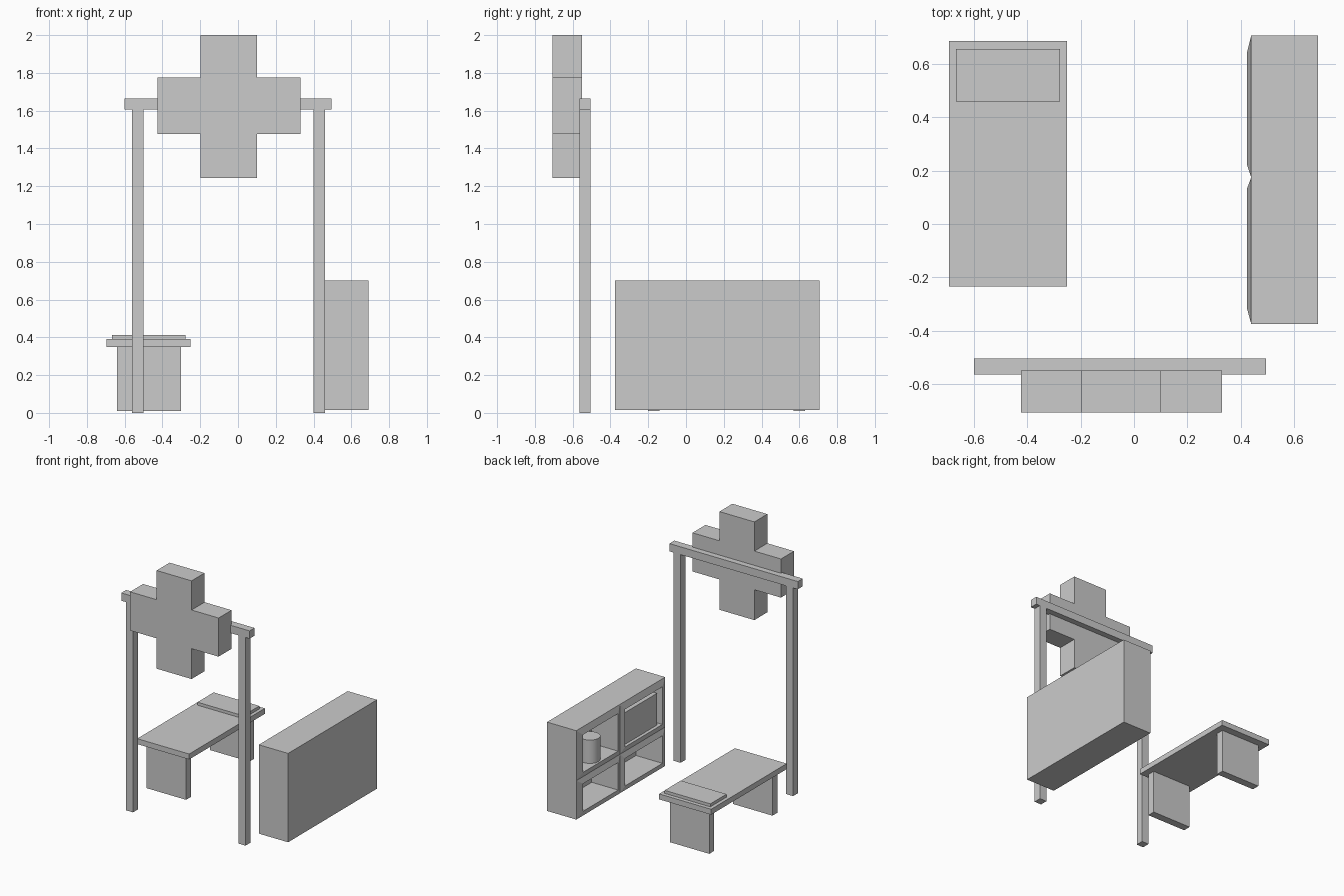
import bpy, bmesh

if "Cube" in bpy.data.objects:
    bpy.data.objects.remove(bpy.data.objects["Cube"])


def make_object(name, bm):
    bmesh.ops.remove_doubles(bm, verts=bm.verts, dist=0.0005)
    bmesh.ops.recalc_face_normals(bm, faces=bm.faces)
    mesh = bpy.data.meshes.new(name)
    bm.to_mesh(mesh)
    bm.free()
    obj = bpy.data.objects.new(name, mesh)
    bpy.context.collection.objects.link(obj)
    return obj


def box(name, x, y, z):
    bm = bmesh.new()
    bmesh.ops.create_cube(bm, size=1)
    for v in bm.verts:
        v.co = [(a + b) / 2 + c * (b - a) for (a, b), c in zip((x, y, z), v.co)]
    return make_object(name, bm)


# Sign frame: two posts and a crossbeam
FRAME_Y = (-0.565, -0.505)
for side, x in (("left", -0.56), ("right", 0.40)):
    box(side + "_post", (x, x + 0.06), FRAME_Y, (0, 1.605))
box("crossbeam", (-0.6, 0.495), FRAME_Y, (1.605, 1.665))

# Plus-shaped sign, extruded from its outline
xs, zs = (-0.425, -0.198, 0.1, 0.33), (1.243, 1.477, 1.775, 2.0)
outline = [(1, 0), (2, 0), (2, 1), (3, 1), (3, 2), (2, 2),
           (2, 3), (1, 3), (1, 2), (0, 2), (0, 1), (1, 1)]
bm = bmesh.new()
face = bm.faces.new([bm.verts.new((xs[i], -0.708, zs[k])) for i, k in outline])
ext = bmesh.ops.extrude_face_region(bm, geom=[face], use_keep_orig=True)
moved = [g for g in ext["geom"] if isinstance(g, bmesh.types.BMVert)]
bmesh.ops.translate(bm, verts=moved, vec=(0, 0.158, 0))
make_object("plus_sign", bm)

# Bed: slab, pillow and two panel legs
box("bed_top", (-0.695, -0.252), (-0.235, 0.687), (0.348, 0.39))
box("pillow", (-0.668, -0.278), (0.46, 0.657), (0.39, 0.413))
for end, y in (("front", -0.2), ("back", 0.57)):
    box(end + "_bed_leg", (-0.64, -0.303), (y, y + 0.06), (0.01, 0.348))

# Cabinet: shell open to the left, with four recessed compartments
X0, X1, LIP, BACK = 0.44, 0.69, 0.425, 0.65
columns = ((-0.375, 0.175, -0.32, 0.135), (0.175, 0.708, 0.22, 0.648))
rows = ((0.015, 0.315, 0.06, 0.272), (0.315, 0.70, 0.36, 0.65))
bm = bmesh.new()


def ring(x, y0, y1, z0, z1):
    return [bm.verts.new((x, y, z)) for y, z in ((y0, z0), (y1, z0), (y1, z1), (y0, z1))]


def bridge(a, b):
    for i in range(4):
        j = (i + 1) % 4
        bm.faces.new((a[i], a[j], b[j], b[i]))


front = ring(X0, -0.375, 0.708, 0.015, 0.70)
rear = ring(X1, -0.375, 0.708, 0.015, 0.70)
bridge(front, rear)
bm.faces.new(rear)
for y0, y1, oy0, oy1 in columns:
    for z0, z1, oz0, oz1 in rows:
        cell = ring(X0, y0, y1, z0, z1)
        lip = ring(LIP, oy0, oy1, oz0, oz1)
        inner = ring(BACK, oy0, oy1, oz0, oz1)
        bridge(cell, lip)
        bridge(lip, inner)
        bm.faces.new(inner)
make_object("cabinet", bm)

# Items on the upper shelf
box("shelf_box", (0.45, 0.60), (-0.29, 0.125), (0.36, 0.605))
bpy.ops.mesh.primitive_cylinder_add(vertices=32, radius=0.072, depth=0.18,
                                    location=(0.51, 0.44, 0.45))
jar = bpy.context.object
jar.name = "shelf_jar"
bpy.ops.object.shade_smooth_by_angle()
